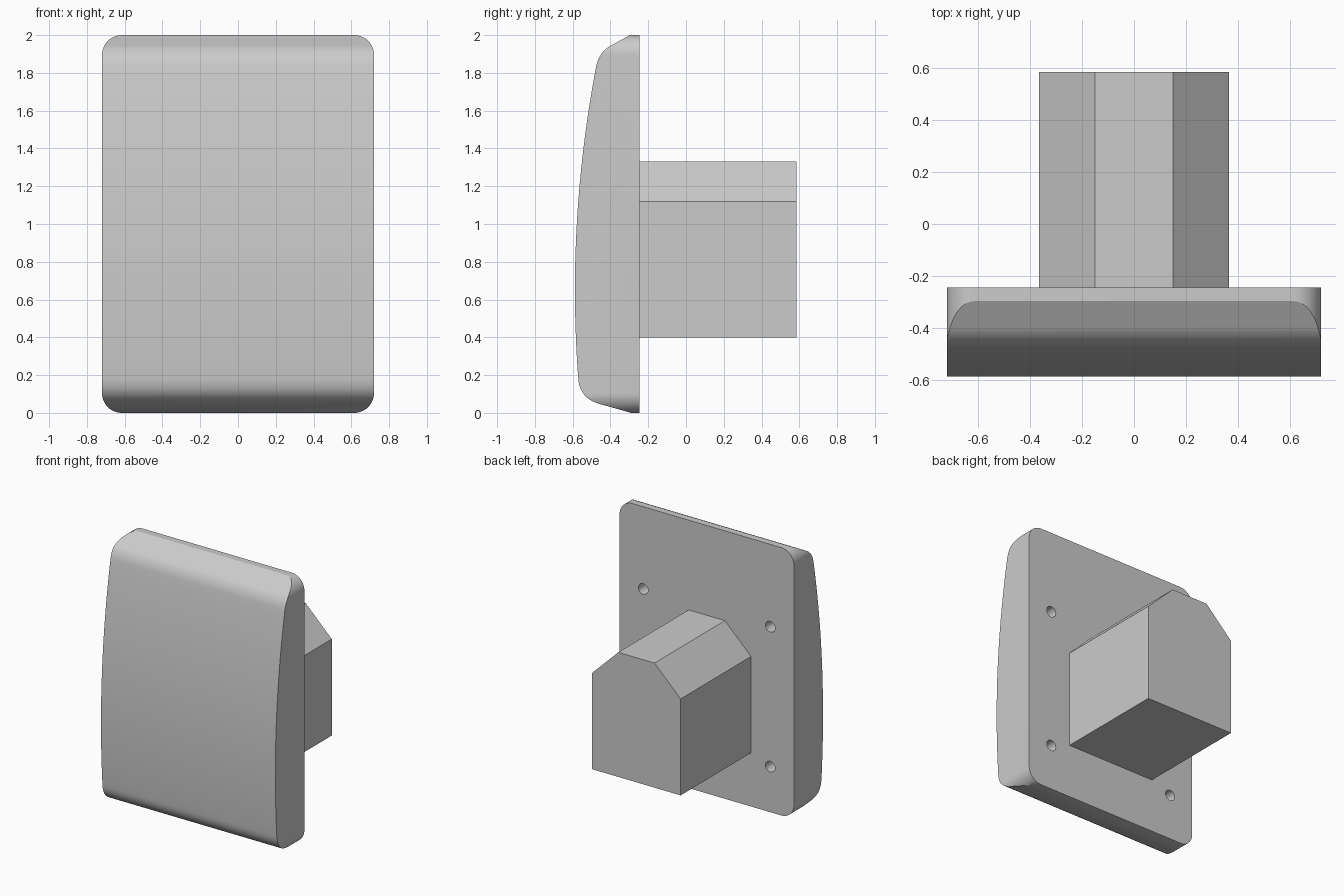
import bpy, bmesh, math
from mathutils import Vector, Matrix

if "Cube" in bpy.data.objects:
    bpy.data.objects.remove(bpy.data.objects["Cube"])

BACK = -0.245


def prism(name, points, direction):
    """Solid made by sweeping a closed polygon along a direction."""
    bm = bmesh.new()
    face = bm.faces.new([bm.verts.new(p) for p in points])
    res = bmesh.ops.extrude_face_region(bm, geom=[face])
    moved = [g for g in res["geom"] if isinstance(g, bmesh.types.BMVert)]
    bmesh.ops.translate(bm, verts=moved, vec=Vector(direction))
    bmesh.ops.recalc_face_normals(bm, faces=bm.faces)
    return finish(name, bm)


def finish(name, bm):
    mesh = bpy.data.meshes.new(name)
    bm.to_mesh(mesh)
    bm.free()
    obj = bpy.data.objects.new(name, mesh)
    bpy.context.collection.objects.link(obj)
    return obj


def boolean(obj, cutter, operation):
    mod = obj.modifiers.new(operation.lower(), "BOOLEAN")
    mod.object, mod.operation, mod.solver = cutter, operation, "EXACT"
    bpy.context.view_layer.objects.active = obj
    bpy.ops.object.modifier_apply(modifier=mod.name)
    bpy.data.objects.remove(cutter)


def bezier(a, b, c, n=10):
    a, b, c = Vector(a), Vector(b), Vector(c)
    return [a * (1 - t) ** 2 + b * 2 * t * (1 - t) + c * t * t
            for t in (i / n for i in range(n + 1))]


def bow(z):
    """Front surface depth at a height."""
    return -0.588 + (z - 0.65) ** 2 / 12.5


# rounded rectangle outline of the plate
r = 0.105
outline = []
for sx, sz, start in ((1, 1, 0), (-1, 1, 90), (-1, -1, 180), (1, -1, 270)):
    for i in range(13):
        a = math.radians(start + i * 7.5)
        outline.append((sx * (0.72 - r) + r * math.cos(a), -0.8,
                        1 + sz * (1 - r) + r * math.sin(a)))
plate = prism("face_plate", outline, (0, BACK + 0.8, 0))

# bowed side profile trims the front of the plate
side = [(-0.1, 2.115), (-0.297, 2.0)]
side += bezier((-0.40, 1.943), (-0.461, 1.909), (bow(1.83), 1.83))
side += [(bow(z), z) for z in (1.83 - i * (1.83 - 0.186) / 24 for i in range(1, 24))]
side += bezier((bow(0.186), 0.186), (-0.565, 0.076), (-0.456, 0.047))
side += [(-0.297, 0.002), (-0.1, -0.054)]
profile = prism("profile_cutter", [(-0.8, y, z) for y, z in side], (1.6, 0, 0))
boolean(plate, profile, "INTERSECT")

# four screw holes in the back
bm = bmesh.new()
for x in (-0.525, 0.525):
    for z in (0.34, 1.385):
        bmesh.ops.create_cone(bm, cap_ends=True, segments=24, radius1=0.04,
                              radius2=0.04, depth=0.2,
                              matrix=Matrix.Translation((x, BACK, z))
                              @ Matrix.Rotation(math.pi / 2, 4, "X"))
boolean(plate, finish("hole_cutter", bm), "DIFFERENCE")

# chamfered rear housing
half = [(0.365, 0.4), (0.365, 1.12), (0.15, 1.33)]
section = half + [(-x, z) for x, z in reversed(half)]
prism("rear_housing", [(x, BACK - 0.005, z) for x, z in section],
      (0, 0.585 - BACK + 0.005, 0))

# smooth the curved plate, keep edges sharp
bpy.ops.object.select_all(action="DESELECT")
plate.select_set(True)
bpy.context.view_layer.objects.active = plate
bpy.ops.object.shade_smooth_by_angle(angle=math.radians(25))
